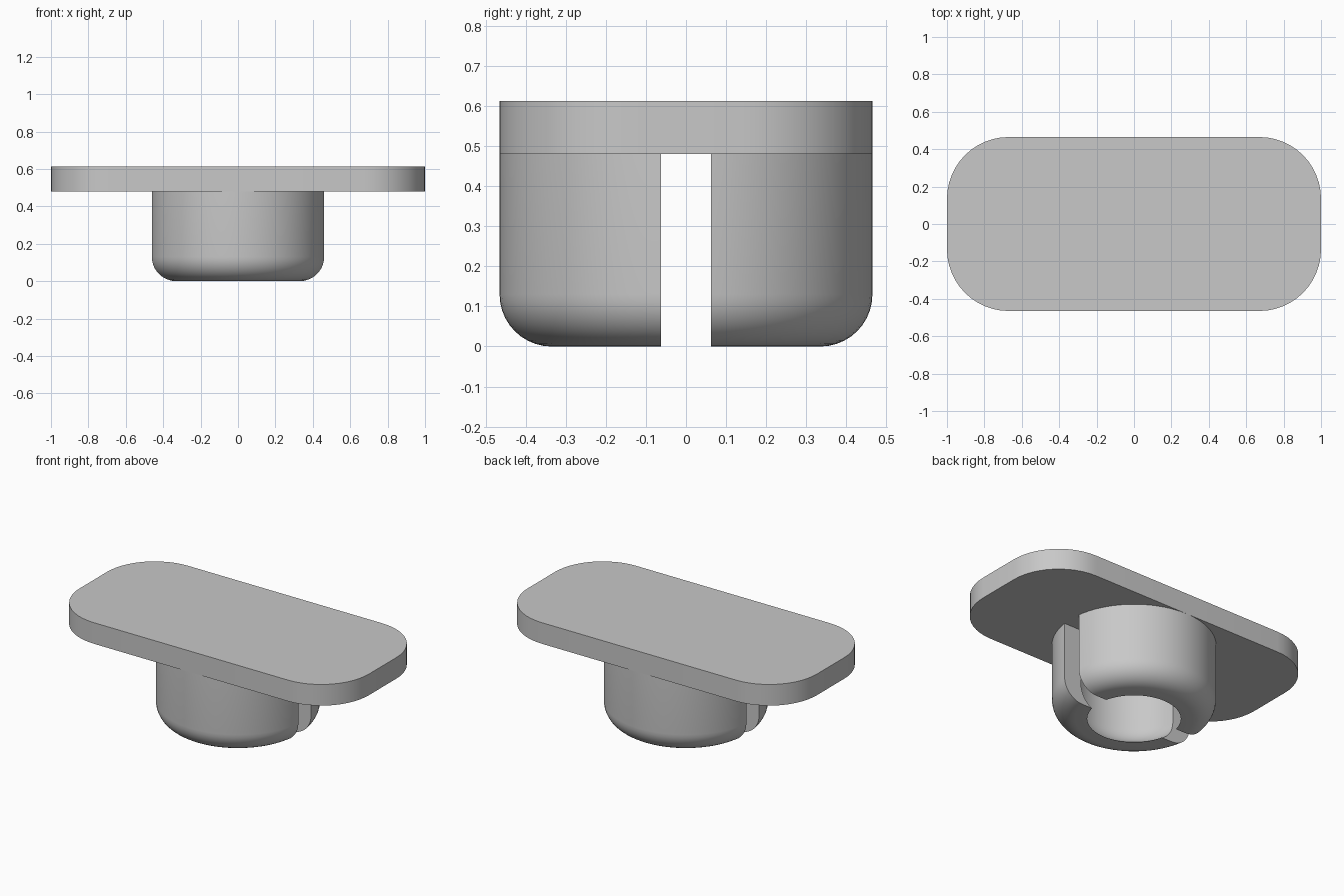
import bpy
import bmesh
from math import sin, cos, asin, pi, radians

cube = bpy.data.objects.get("Cube")
if cube:
    bpy.data.objects.remove(cube, do_unlink=True)

TOP, SEAT = 0.612, 0.48      # plate top and underside
HALF_X, HALF_Y, CORNER = 1.0, 0.465, 0.33
RADIUS, FILLET = 0.465, 0.13
HOLE, BORE = 0.265, 0.345
GAP = 0.0625                 # half the slot width

grey = bpy.data.materials.new("plain grey")
grey.use_nodes = True
colour = (0.58, 0.58, 0.58, 1)
grey.diffuse_color = colour
grey.node_tree.nodes["Principled BSDF"].inputs["Base Color"].default_value = colour


def finish(bm, name):
    bmesh.ops.recalc_face_normals(bm, faces=bm.faces)
    mesh = bpy.data.meshes.new(name)
    bm.to_mesh(mesh)
    bm.free()
    mesh.materials.append(grey)
    obj = bpy.data.objects.new(name, mesh)
    bpy.context.collection.objects.link(obj)
    bpy.ops.object.select_all(action='DESELECT')
    obj.select_set(True)
    bpy.context.view_layer.objects.active = obj
    bpy.ops.object.shade_smooth_by_angle(angle=radians(30))
    return obj


# Rounded rectangular plate
bm = bmesh.new()
outline = []
steps = 12
for quarter, (sx, sy) in enumerate([(1, 1), (-1, 1), (-1, -1), (1, -1)]):
    for i in range(steps + 1):
        a = (quarter + i / steps) * pi / 2
        outline.append(bm.verts.new((sx * (HALF_X - CORNER) + CORNER * cos(a),
                                     sy * (HALF_Y - CORNER) + CORNER * sin(a), SEAT)))
base = bm.faces.new(outline)
extruded = bmesh.ops.extrude_face_region(bm, geom=[base], use_keep_orig=True)
bmesh.ops.translate(bm, vec=(0, 0, TOP - SEAT),
                    verts=[v for v in extruded["geom"] if isinstance(v, bmesh.types.BMVert)])
finish(bm, "top_plate")

# Cross-section of the cup wall: filleted outside, flared bore inside
profile = [(RADIUS, SEAT)]
for i in range(11):
    a = i / 10 * pi / 2
    profile.append((RADIUS - FILLET + FILLET * cos(a), FILLET - FILLET * sin(a)))
for i in range(9):
    a = (1 - i / 8) * radians(65)
    profile.append((HOLE + (BORE - HOLE) * (cos(a) - cos(radians(65))) / (1 - cos(radians(65))),
                    FILLET * (1 - sin(a) / sin(radians(65)))))
profile.append((BORE, SEAT))


# Half cup whose ends stop at the flat sides of the slot
def half_cup(name, side):
    bm = bmesh.new()
    segments = 36
    rings = []
    for i in range(segments + 1):
        ring = []
        for r, z in profile:
            start = asin(GAP / r)
            a = start + (pi - 2 * start) * i / segments
            ring.append(bm.verts.new((side * r * cos(a), side * r * sin(a), z)))
        rings.append(ring)
    n = len(profile)
    for a, b in zip(rings, rings[1:]):
        for j in range(n):
            k = (j + 1) % n
            bm.faces.new((a[j], a[k], b[k], b[j]))
    bm.faces.new(rings[0])
    bm.faces.new(rings[-1])
    finish(bm, name)


half_cup("back_cup_half", 1)
half_cup("front_cup_half", -1)
